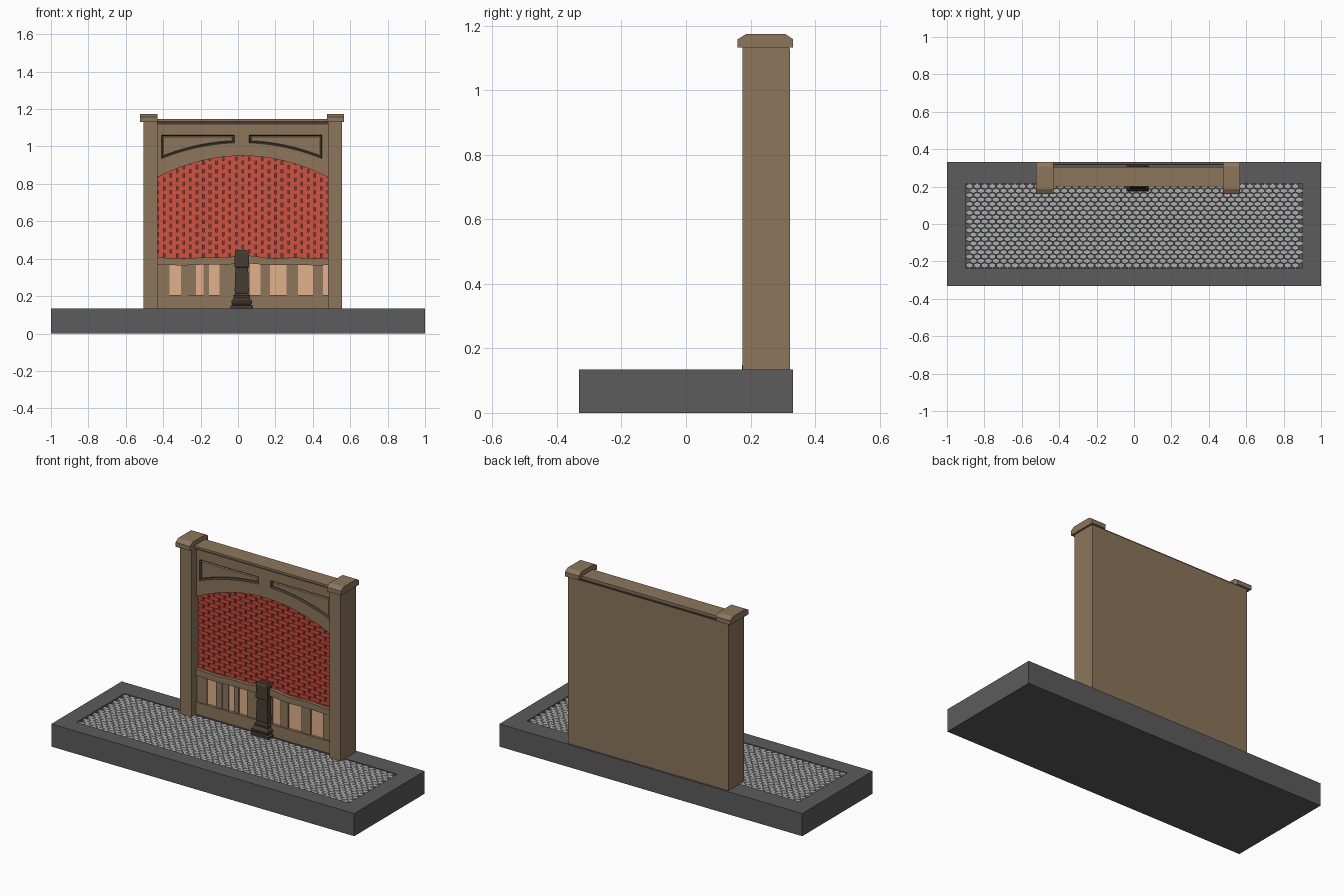
import bpy, bmesh, math, random

if "Cube" in bpy.data.objects:
    bpy.data.objects.remove(bpy.data.objects["Cube"])

random.seed(4)


def mat(name, rgb):
    m = bpy.data.materials.new(name)
    m.diffuse_color = (*rgb, 1)
    m.use_nodes = True
    m.node_tree.nodes["Principled BSDF"].inputs["Base Color"].default_value = m.diffuse_color
    return m


WOOD = mat("brown wood", (0.262, 0.181, 0.104))
DARK = mat("dark wood", (0.062, 0.046, 0.032))
TAN = mat("tan panel", (0.75, 0.44, 0.26))
RED = mat("red brick", (0.76, 0.094, 0.058))
MORTAR = mat("dark mortar", (0.075, 0.080, 0.062))
STONE = mat("base grey", (0.106, 0.106, 0.106))
PEBBLE = mat("light grey pebble", (0.42, 0.42, 0.42))

CX = 0.025             # centre of the wall
L, R = -0.43, 0.48     # inner faces of the posts


def finish(name, bm, *mats):
    bmesh.ops.recalc_face_normals(bm, faces=bm.faces)
    me = bpy.data.meshes.new(name)
    bm.to_mesh(me)
    bm.free()
    for m in mats:
        me.materials.append(m)
    ob = bpy.data.objects.new(name, me)
    bpy.context.collection.objects.link(ob)
    return ob


def add_loft(bm, rects):
    """Stack of rectangles (x0, x1, y0, y1, z) joined by side faces."""
    rings = [[bm.verts.new(p) for p in ((a, c, z), (b, c, z), (b, d, z), (a, d, z))]
             for a, b, c, d, z in rects]
    for lo, hi in zip(rings, rings[1:]):
        for i in range(4):
            j = (i + 1) % 4
            bm.faces.new((lo[i], lo[j], hi[j], hi[i]))
    bm.faces.new(rings[0][::-1])
    bm.faces.new(rings[-1])


def add_box(bm, x0, x1, y0, y1, z0, z1):
    add_loft(bm, [(x0, x1, y0, y1, z0), (x0, x1, y0, y1, z1)])


def box(name, m, *dims):
    bm = bmesh.new()
    add_box(bm, *dims)
    return finish(name, bm, m)


def loft(name, m, rects):
    bm = bmesh.new()
    add_loft(bm, rects)
    return finish(name, bm, m)


def arch(x):
    return 0.95 - 0.115 * ((x - CX) / 0.455) ** 2


# Base slab with a shallow tray
loft("base_slab", STONE, [
    (-1, 1, -0.332, 0.332, 0), (-1, 1, -0.332, 0.332, 0.135),
    (-0.9, 0.9, -0.235, 0.215, 0.135), (-0.9, 0.9, -0.235, 0.215, 0.12)])

# Cobbles filling the tray: stretched, nearly touching hexagons
bm = bmesh.new()
pitch, rows = 0.0405, 19
for r in range(rows):
    y = -0.221 + r * 0.422 / (rows - 1)
    for c in range(44):
        x = -0.879 + c * pitch + (pitch / 2 if r % 2 else 0)
        if x > 0.885:
            continue
        ring = []
        for s, z in ((1.0, 0.119), (0.93, 0.131)):
            ring.append([bm.verts.new((x + 0.0225 * s * math.sin(k * math.pi / 3),
                                       y + 0.0150 * s * math.cos(k * math.pi / 3), z))
                         for k in range(6)])
        lo, hi = ring
        for k in range(6):
            j = (k + 1) % 6
            bm.faces.new((lo[k], hi[k], hi[j], lo[j]))
        bm.faces.new(hi[::-1])
        bm.faces.new(lo)
finish("cobbles", bm, PEBBLE)

# Posts and their chamfered caps
for side, a, b, ca, cb in (("left", -0.505, L, -0.525, -0.43),
                           ("right", R, 0.555, 0.475, 0.567)):
    box(side + "_post", WOOD, a, b, 0.175, 0.32, 0.135, 1.133)
    loft(side + "_post_cap", WOOD, [
        (ca, cb, 0.16, 0.332, 1.132), (ca, cb, 0.16, 0.332, 1.158),
        (ca, cb, 0.186, 0.308, 1.174)])

# Back sheet, top rail and shadow strip below it
box("back_sheet", WOOD, -0.505, 0.555, 0.316, 0.322, 0.135, 1.13)
box("top_rail", WOOD, L, R, 0.200, 0.305, 1.134, 1.147)
box("rail_strip", DARK, L, R, 0.218, 0.300, 1.118, 1.136)

# Arched head board with two sunk panels
bm = bmesh.new()
edges_x = [L, -0.41, -0.02, 0.06, 0.45, R]
xs = []
for a, b in zip(edges_x, edges_x[1:]):
    n = max(1, round((b - a) / 0.039))
    xs += [a + (b - a) * i / n for i in range(n)]
xs.append(R)
cols = []
for x in xs:
    panel_low = 1.02 - 0.085 * ((x - 0.02) / 0.43) ** 2
    cols.append([bm.verts.new((x, 0.222, z)) for z in (arch(x), panel_low, 1.062, 1.12)])
panels = []
for i in range(len(xs) - 1):
    mid = (xs[i] + xs[i + 1]) / 2
    for k in range(3):
        f = bm.faces.new((cols[i][k], cols[i + 1][k], cols[i + 1][k + 1], cols[i][k + 1]))
        if k == 1 and (-0.41 < mid < -0.02 or 0.06 < mid < 0.45):
            panels.append(f)
rim = [e for e in bm.edges if e.is_boundary]
bm.normal_update()
for thick, depth, idx in ((0.007, -0.010, 1), (0.005, 0.005, 0)):
    new = bmesh.ops.inset_region(bm, faces=panels, thickness=thick, depth=depth,
                                 use_even_offset=True, use_boundary=True)["faces"]
    for f in new:
        f.material_index = idx
ext = bmesh.ops.extrude_edge_only(bm, edges=rim)["geom"]
for v in ext:
    if isinstance(v, bmesh.types.BMVert):
        v.co.y = 0.30
finish("arched_head_board", bm, WOOD, DARK)

# Brick infill over a mortar sheet; each course leans out to a small ledge
box("mortar_sheet", MORTAR, L, R, 0.246, 0.30, 0.37, 0.98)
bm = bmesh.new()
length, course, gap = 0.07, 0.0225, 0.009
for r in range(26):
    z = 0.385 + r * course
    x = L - (length / 2 if r % 2 else 0) + 0.005
    while x < R:
        a, b = max(x, L), min(x + length - gap, R)
        if b - a > 0.006 and z < arch((a + b) / 2) + 0.01:
            add_loft(bm, [(a, b, 0.238, 0.25, z),
                          (a, b, 0.235, 0.25, z + course)])
        x += length
finish("bricks", bm, RED)

# Wavy middle rail
bm = bmesh.new()
prof = []
for i in range(25):
    x = L + (R - L) * i / 24
    wave = 0.012 * math.exp(-((x - 0.02) / 0.12) ** 2) + 0.003 * math.sin(x * 26)
    prof.append((x, 0.403 + wave, 0.366 + wave * 0.6))
for (x0, t0, b0), (x1, t1, b1) in zip(prof, prof[1:]):
    q = [(x0, 0.216, b0), (x1, 0.216, b1), (x1, 0.216, t1), (x0, 0.216, t0)]
    f = [bm.verts.new(p) for p in q]
    g = [bm.verts.new((p[0], 0.30, p[2])) for p in q]
    bm.faces.new(f)
    bm.faces.new((f[3], f[2], g[2], g[3]))
    bm.faces.new((f[1], f[0], g[0], g[1]))
bmesh.ops.remove_doubles(bm, verts=bm.verts, dist=1e-5)
finish("middle_rail", bm, WOOD)

# Lower panelling: tan sheet with brown stiles between the openings
box("tan_sheet", TAN, L, R, 0.236, 0.30, 0.19, 0.385)
bm = bmesh.new()
openings = [(-0.365, -0.305), (-0.225, -0.185), (-0.155, -0.10), (0.065, 0.12),
            (0.17, 0.26), (0.32, 0.40), (0.455, R)]
start = L
for a, b in openings:
    if a - start > 0.07:   # wide stiles are two boards
        mid = (start + a) / 2
        add_box(bm, start, mid, 0.228, 0.25, 0.19, 0.38)
        add_box(bm, mid, a, 0.232, 0.25, 0.19, 0.38)
    else:
        add_box(bm, start, a, 0.228, 0.25, 0.19, 0.38)
    start = b
finish("stiles", bm, WOOD)
box("bottom_board", WOOD, L, R, 0.220, 0.30, 0.135, 0.207)

# Pillar standing through the wall, with a stepped foot
rects = []
for h, z in ((0.060, 0.135), (0.060, 0.149), (0.048, 0.153), (0.056, 0.165),
             (0.056, 0.173), (0.042, 0.190), (0.044, 0.204), (0.036, 0.214),
             (0.038, 0.228), (0.034, 0.352), (0.039, 0.356), (0.037, 0.432),
             (0.028, 0.446)):
    d = h + 0.018 if h < 0.057 else 0.076
    rects.append((0.02 - h, 0.02 + h, 0.25 - d, min(0.25 + d, 0.312), z))
loft("pillar", DARK, rects)
